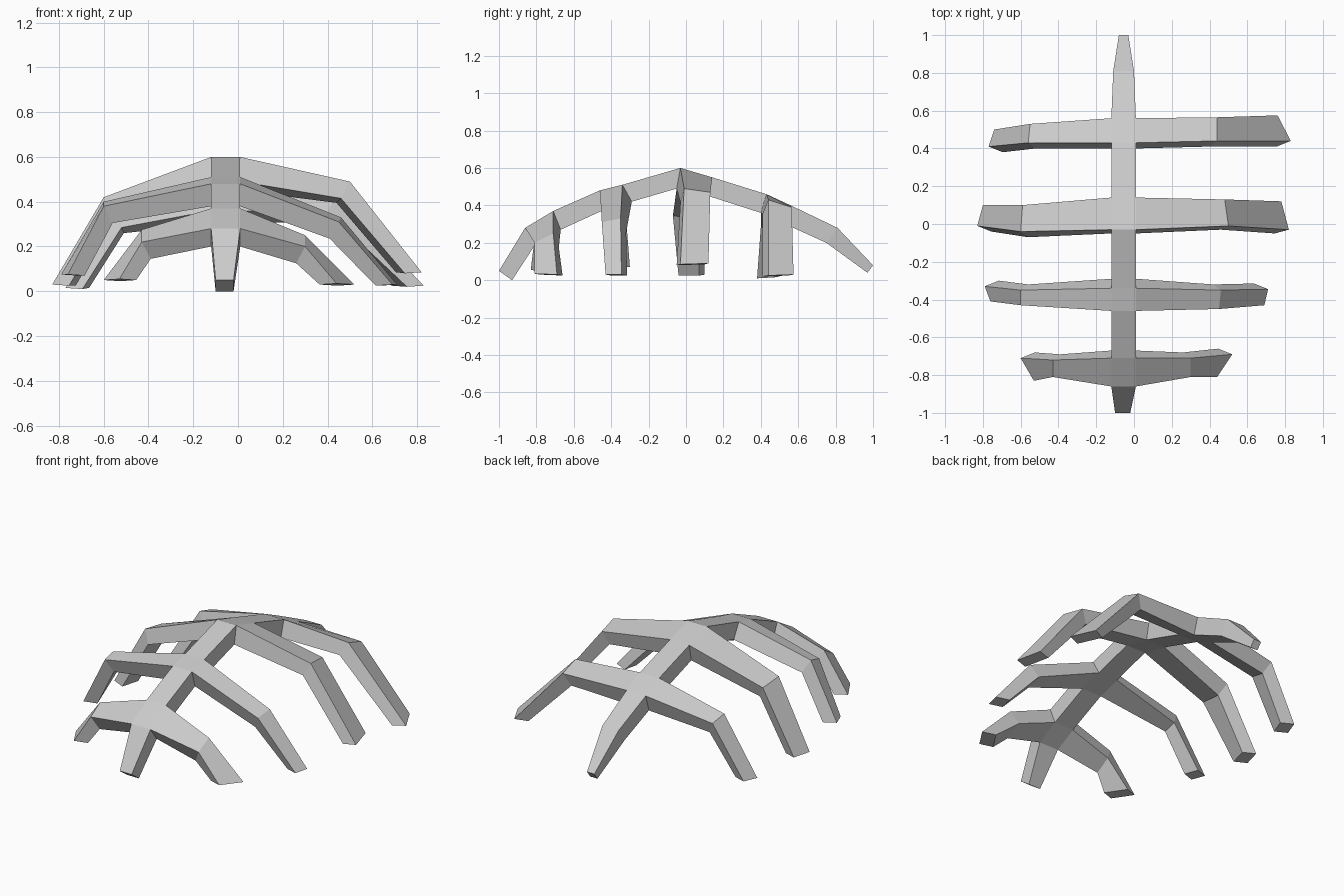
import bpy, bmesh

if "Cube" in bpy.data.objects:
    bpy.data.objects.remove(bpy.data.objects["Cube"])

bm = bmesh.new()

# Spine stations: top y, top z, bottom y, bottom z, left x, right x
SPINE = [
    (-1.00, .05, -.93, .00, -.10, -.02),
    (-.86, .28, -.80, .20, -.12, .01),
    (-.71, .37, -.67, .27, -.12, .01),
    (-.46, .48, -.43, .38, -.12, .01),
    (-.34, .51, -.29, .42, -.12, .01),
    (-.03, .60, -.05, .49, -.12, .01),
    (.14, .55, .12, .45, -.12, .01),
    (.43, .46, .40, .36, -.12, .01),
    (.56, .40, .53, .30, -.12, .01),
    (.81, .28, .75, .20, -.11, .00),
    (1.00, .08, .97, .04, -.08, -.03),
]

# Ribs: spine segment, side, shift of the underside in y,
# then outer front and outer back corner of the knee and of the foot
RIBS = [
    (1, 1, .03, (.30, -.81, .20), (.30, -.71, .25), (.44, -.81, .035), (.52, -.69, .03)),
    (1, -1, .03, (-.43, -.81, .22), (-.43, -.72, .275), (-.53, -.83, .055), (-.60, -.71, .05)),
    (3, 1, .03, (.45, -.45, .31), (.46, -.35, .33), (.69, -.43, .03), (.71, -.345, .03)),
    (3, -1, .03, (-.60, -.43, .38), (-.60, -.35, .40), (-.76, -.41, .075), (-.79, -.33, .075)),
    (5, 1, -.02, (.50, -.01, .49), (.48, .13, .47), (.82, -.03, .085), (.78, .12, .09)),
    (5, -1, -.03, (-.60, -.04, .42), (-.59, .10, .40), (-.83, -.01, .03), (-.80, .10, .03)),
    (7, 1, -.03, (.44, .44, .43), (.44, .565, .39), (.83, .44, .025), (.76, .575, .03)),
    (7, -1, -.03, (-.56, .43, .36), (-.55, .53, .335), (-.77, .41, .015), (-.74, .50, .02)),
]


def bridge(a, b, skip=()):
    """Join two four-corner sections with side faces."""
    for k in range(4):
        if k not in skip:
            n = (k + 1) % 4
            bm.faces.new((a[k], a[n], b[n], b[k]))


# Spine, left open where ribs grow out of it
rings = []
for yt, zt, yb, zb, x0, x1 in SPINE:
    corners = ((x0, yt, zt), (x1, yt, zt), (x1, yb, zb), (x0, yb, zb))
    rings.append([bm.verts.new(c) for c in corners])
rib_segments = {r[0] for r in RIBS}
for i in range(len(rings) - 1):
    bridge(rings[i], rings[i + 1], (1, 3) if i in rib_segments else ())
bm.faces.new(rings[0])
bm.faces.new(rings[-1])


# Rib sections: outer edge plus an underside offset toward the centre
def section(front, back, dx, dy, dz):
    under = [(x + dx, y + dy, z + dz) for x, y, z in (back, front)]
    return [bm.verts.new(c) for c in (front, back, *under)]


for seg, side, dy, knee_f, knee_b, foot_f, foot_b in RIBS:
    f, b = rings[seg], rings[seg + 1]
    top, low = (1, 2) if side > 0 else (0, 3)
    root = [f[top], b[top], b[low], f[low]]
    knee = section(knee_f, knee_b, -.04 * side, dy, -.075)
    foot = section(foot_f, foot_b, -.075 * side, dy, -.005)
    bridge(root, knee)
    bridge(knee, foot)
    bm.faces.new(foot)

bmesh.ops.recalc_face_normals(bm, faces=bm.faces)
mesh = bpy.data.meshes.new("rib_cage")
bm.to_mesh(mesh)
bm.free()
obj = bpy.data.objects.new("rib_cage", mesh)
bpy.context.collection.objects.link(obj)
